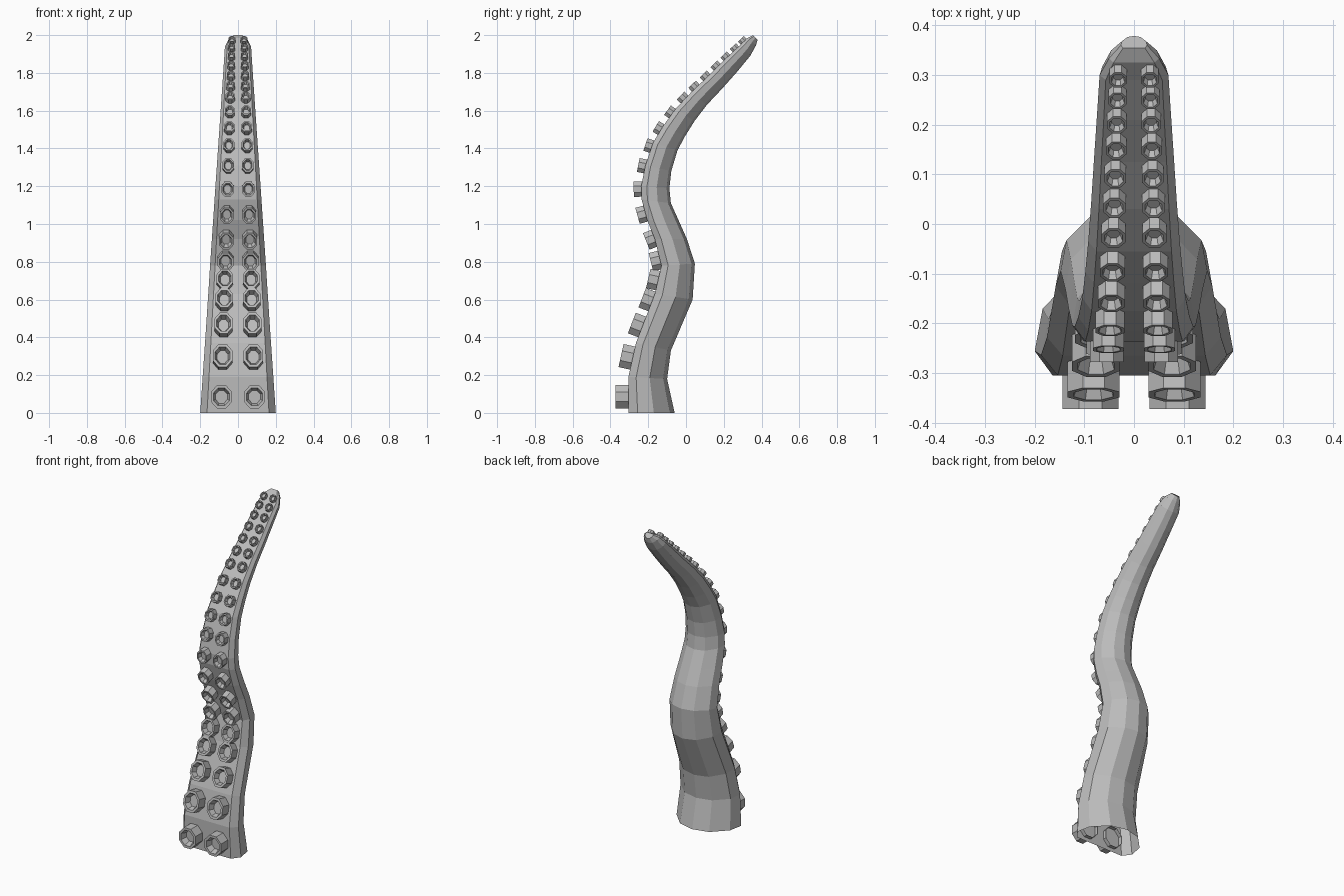
import bpy, bmesh, math
from mathutils import Vector

cube = bpy.data.objects.get("Cube")
if cube:
    bpy.data.objects.remove(cube)

grey = bpy.data.materials.new("plain_grey")
grey.use_nodes = True
colour = (0.5, 0.5, 0.5, 1)
grey.diffuse_color = colour
grey.node_tree.nodes["Principled BSDF"].inputs["Base Color"].default_value = colour

# Side profile: (y, z) of the sucker face and of the back, from base to tip
FRONT = [(-.305, 0), (-.305, .19), (-.265, .37), (-.165, .63), (-.13, .78), (-.165, .92),
         (-.205, 1.02), (-.235, 1.13), (-.237, 1.2), (-.215, 1.31), (-.175, 1.43),
         (-.12, 1.52), (-.055, 1.61), (.03, 1.7), (.125, 1.79), (.21, 1.875),
         (.29, 1.95), (.325, 1.985), (.355, 2)]
BACK = [(-.06, 0), (-.1, .18), (-.08, .33), (.035, .6), (.047, .79), (.005, .92),
        (-.035, 1.01), (-.08, 1.11), (-.088, 1.19), (-.078, 1.28), (-.045, 1.39),
        (-.005, 1.465), (.045, 1.545), (.11, 1.63), (.19, 1.715), (.27, 1.805),
        (.34, 1.89), (.37, 1.945), (.379, 1.975)]
# Half cross-section: fraction of half width, fraction from front to back
SECTION = [(.82, 0), (1, .2), (.92, .55), (.5, .9), (0, 1)]
SECTION += [(-u, v) for u, v in SECTION[-2::-1]]


def loft(bm, rings, cap_end=True):
    loops = [[bm.verts.new(p) for p in ring] for ring in rings]
    n = len(loops[0])
    for a, b in zip(loops, loops[1:]):
        for i in range(n):
            j = (i + 1) % n
            bm.faces.new((a[i], a[j], b[j], b[i]))
    if cap_end:
        bm.faces.new(loops[-1])


def finish(bm, name):
    mesh = bpy.data.meshes.new(name)
    bm.to_mesh(mesh)
    bm.free()
    mesh.materials.append(grey)
    obj = bpy.data.objects.new(name, mesh)
    bpy.context.collection.objects.link(obj)
    return obj


# Arm: tapering tube, open at the base
bm = bmesh.new()
rings = []
for k, (f, b) in enumerate(zip(FRONT, BACK)):
    width = .2 - .067 * f[1]
    if k >= len(FRONT) - 2:
        width *= .75 if k == len(FRONT) - 2 else .4
    rings.append([(u * width, f[0] + (b[0] - f[0]) * v, f[1] + (b[1] - f[1]) * v)
                  for u, v in SECTION])
loft(bm, rings)
finish(bm, "tentacle_arm")


def on_front(z):
    """Point and outward normal on the sucker face at height z."""
    for (y0, z0), (y1, z1) in zip(FRONT, FRONT[1:]):
        if z <= z1:
            t = (z - z0) / (z1 - z0)
            along = Vector((0, y1 - y0, z1 - z0)).normalized()
            return Vector((0, y0 + t * (y1 - y0), z)), along, Vector((0, -along.z, along.y))


# Suckers: paired octagonal cups that shrink toward the tip
ROWS = [.085, .29, .455, .59, .7, .81, .925, 1.055, 1.185, 1.305, 1.41, 1.5, 1.585,
        1.66, 1.72, 1.775, 1.83, 1.88, 1.925, 1.965]
CUP = [(1, -.35), (1, 1), (.76, 1), (.55, .45)]  # radius and height fractions
bm = bmesh.new()
for z in ROWS:
    point, along, normal = on_front(z)
    radius = .058 - .0205 * z
    height = 1.2 * radius
    stretch = 1.1 if z < .1 else 1.2
    for side in (-1, 1):
        centre = point + Vector((side * (.09 - .0295 * z), 0, 0))
        rings = []
        for r, h in CUP:
            ring = []
            for i in range(8):
                a = math.pi / 4 * (i + .5)
                rr = radius * r / math.cos(math.pi / 8)
                ring.append(centre + Vector((rr * math.cos(a), 0, 0))
                            + along * (rr * stretch * math.sin(a)) + normal * (height * h))
            rings.append(ring)
        loft(bm, rings)
bmesh.ops.recalc_face_normals(bm, faces=bm.faces)
finish(bm, "suckers")
